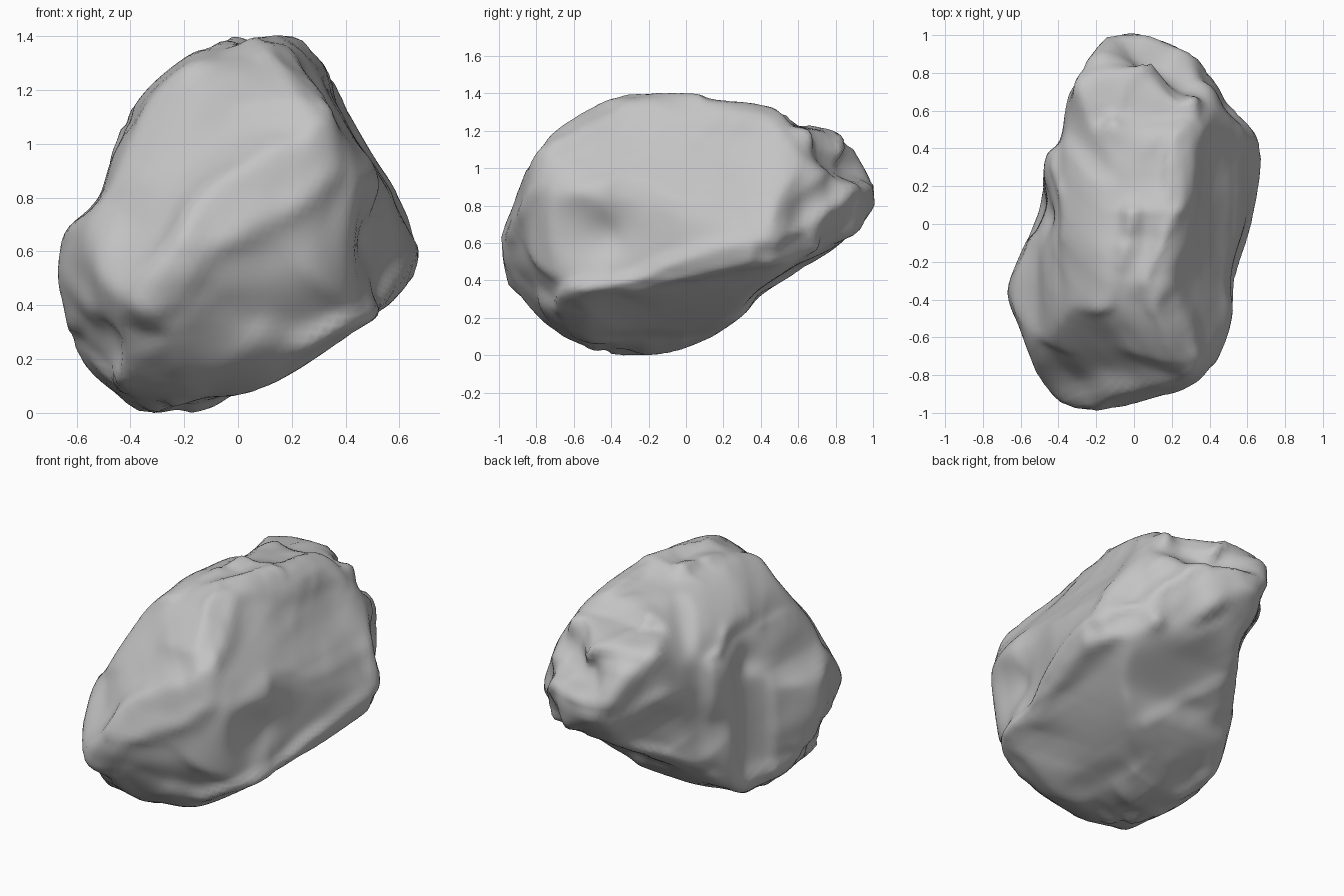
import bpy
import bmesh
import math
from mathutils import Vector, noise

# Remove the default cube only
default_cube = bpy.data.objects.get("Cube")
if default_cube:
    bpy.data.objects.remove(default_cube, do_unlink=True)

CENTRE = Vector((0, 0, 0.7))
SECTORS = 90


def lookup(table, angle):
    """Blend between neighbouring entries of a table that runs round a circle."""
    place = (angle / math.tau) % 1 * len(table)
    first = int(place)
    blend = place - first
    return (table[first % len(table)] * (1 - blend)
            + table[(first + 1) % len(table)] * blend)


def rounded(corners):
    """Run a closed smooth curve through the corners."""
    curve = []
    for i, start in enumerate(corners):
        before, end = corners[i - 1], corners[(i + 1) % len(corners)]
        after = corners[(i + 2) % len(corners)]
        for t in (0, 0.25, 0.5, 0.75):
            bend = (2 * before - 5 * start + 4 * end - after) * t * t
            twist = (3 * (start - end) + after - before) * t ** 3
            curve.append(start + ((end - before) * t + bend + twist) / 2)
    return curve


class Outline:
    """A closed profile in hundredths of a unit, extruded along one direction."""

    def __init__(self, azimuth, elevation, points):
        az, el = math.radians(azimuth), math.radians(elevation)
        self.across = Vector((-math.sin(az), math.cos(az), 0))
        self.upward = Vector((-math.sin(el) * math.cos(az),
                              -math.sin(el) * math.sin(az),
                              math.cos(el)))
        curve = rounded([Vector(p) * 0.01 for p in points])
        edges = list(zip(curve, curve[1:] + curve[:1]))
        self.radii = [self.cast(edges, math.tau * i / 360) for i in range(360)]

    def cast(self, edges, angle):
        ray = Vector((math.cos(angle), math.sin(angle)))
        hits = []
        for start, end in edges:
            slope = ray.cross(end - start)
            if start.cross(ray) * ray.cross(end) >= 0 and abs(slope) > 1e-9:
                hits.append(start.cross(end - start) / slope)
        return min(hit for hit in hits if hit > 0)

    def measure(self, point):
        """Angle of a point in the profile, and its share of the way to the rim."""
        flat = Vector((point.dot(self.across), point.dot(self.upward)))
        angle = math.atan2(flat.y, flat.x)
        return angle, flat.length / lookup(self.radii, angle)


# Profiles of the rock, measured from its centre
front_profile = Outline(-90, 0, [
    (8, 70), (20, 69), (31, 61), (42, 40), (52, 23), (60, 11), (67, -4),
    (66, -17), (57, -30), (40, -42), (15, -58), (-10, -67), (-28, -70),
    (-45, -63), (-60, -48), (-65, -30), (-67, -18), (-64, -2), (-52, 10),
    (-45, 32), (-36, 48), (-20, 62), (-5, 68)])
side_profile = Outline(0, 0, [
    (-100, -13), (-96, 6), (-87, 27), (-73, 47), (-55, 60), (-40, 67),
    (-25, 70), (5, 70), (15, 67), (35, 65), (50, 61), (60, 54), (81, 50),
    (91, 39), (99, 22), (99, 10), (83, -10), (60, -25), (40, -38),
    (30, -49), (10, -62), (-12, -69), (-42, -69), (-65, -60), (-85, -43)])
plan_profile = Outline(-90, 90, [
    (-10, 100), (7, 100), (30, 90), (42, 77), (53, 60), (65, 47), (67, 30),
    (62, 0), (53, -30), (52, -50), (44, -72), (30, -86), (0, -95),
    (-20, -99), (-38, -95), (-52, -78), (-60, -57), (-67, -37), (-62, -20),
    (-50, 8), (-47, 35), (-39, 45), (-34, 70), (-20, 93)])

# Diagonal profiles that trim the remaining corners
front_diagonal = Outline(-45, 30, [
    (36, 78), (50, 71), (66, 54), (79, 36), (82, 12), (84, -5), (76, -20),
    (48, -39), (13, -60), (-17, -74), (-43, -78), (-67, -72), (-84, -58),
    (-92, -44), (-87, -14), (-76, 8), (-52, 39), (-33, 56), (-11, 64),
    (11, 66), (21, 74)])
back_diagonal = Outline(135, 30, [
    (13, 80), (34, 74), (55, 54), (77, 29), (91, -4), (86, -18), (76, -42),
    (57, -62), (34, -70), (2, -65), (-27, -52), (-48, -42), (-70, -30),
    (-81, -17), (-85, -5), (-80, 14), (-66, 35), (-43, 55), (-16, 68)])
under_diagonal = Outline(45, -30, [
    (12, 83), (32, 75), (62, 74), (79, 56), (74, 30), (64, 15), (60, -8),
    (52, -38), (44, -61), (34, -74), (6, -89), (-17, -92), (-38, -86),
    (-58, -67), (-77, -41), (-84, -11), (-83, 9), (-70, 27), (-41, 48),
    (-14, 72)])
profiles = [front_diagonal, back_diagonal, under_diagonal,
            front_profile, side_profile, plan_profile]

# Dents and swellings: place, radius, height
features = [
    (Vector((0.50, -0.50, 0.62)), 0.20, -0.09),   # hollow on the left flank
    (Vector((0.46, -0.45, 0.34)), 0.20, -0.04),   # worn lower edge of that flank
    (Vector((0.42, -0.50, 0.46)), 0.09, 0.03),    # swelling below the hollow
    (Vector((-0.45, 0.05, 0.92)), 0.12, -0.06),   # pit on the right flank
    (Vector((-0.45, 0.36, 0.62)), 0.15, -0.04),   # undercut beside that pit
    (Vector((-0.32, 0.58, 1.06)), 0.17, -0.03),   # dip above the back shelf
    (Vector((-0.35, 0.68, 0.70)), 0.15, -0.04),   # undercut below the back shelf
    (Vector((-0.60, -0.14, 0.46)), 0.12, 0.03),   # lower knob
    (Vector((-0.52, -0.70, 0.30)), 0.09, -0.03),  # crease by the nose
    (Vector((-0.08, 0.42, 1.36)), 0.15, -0.02),   # shallow dip on the crown
    (Vector((0.05, 0.62, 1.26)), 0.12, -0.02),    # saddle before the back peak
]


def wear(body, passes):
    """Round off sharp ridges."""
    for _ in range(passes):
        bmesh.ops.smooth_vert(body, verts=body.verts, factor=0.5,
                              use_axis_x=True, use_axis_y=True, use_axis_z=True)


def meet_rim(body, profile):
    """Ease the points nearest a profile's rim until they just touch it."""
    furthest = [0.5] * SECTORS
    measured = []
    for vert in body.verts:
        angle, share = profile.measure(vert.co)
        measured.append((vert, angle, share))
        sector = round(angle / math.tau * SECTORS) % SECTORS
        furthest[sector] = max(furthest[sector], share)
    for vert, angle, share in measured:
        rim = lookup(furthest, angle)
        nearness = max(0, min(1, (share / rim - 0.88) / 0.12))
        weight = nearness * nearness * (3 - 2 * nearness)
        vert.co *= 1 + (1 / rim - 1) * weight


# Rock body: a sphere cut to every profile, then rounded
bm = bmesh.new()
bmesh.ops.create_icosphere(bm, subdivisions=6, radius=1)
for vert in bm.verts:
    vert.co /= max(profile.measure(vert.co)[1] for profile in profiles)
wear(bm, 22)

# Press in the pits and add gentle surface relief
for vert in bm.verts:
    place = vert.co + CENTRE
    lift = sum(height * math.exp(-((place - spot).length / radius) ** 2)
               for spot, radius, height in features)
    lift += 0.012 * noise.noise(place * 4) + 0.004 * noise.noise(place * 9)
    vert.co += vert.co.normalized() * lift

# Draw the rounded body back out to its profiles
for _ in range(4):
    wear(bm, 1)
    for profile in profiles:
        meet_rim(bm, profile)

# Stand the rock on the ground
lowest = min(vert.co.z for vert in bm.verts)
bmesh.ops.translate(bm, verts=bm.verts, vec=Vector((0, 0, -lowest)))
for face in bm.faces:
    face.smooth = True
mesh = bpy.data.meshes.new("rock")
bm.to_mesh(mesh)
bm.free()
rock = bpy.data.objects.new("rock_body", mesh)
bpy.context.collection.objects.link(rock)

# Plain grey stone
stone = bpy.data.materials.new("grey_stone")
stone.use_nodes = True
colour = (0.55, 0.55, 0.55, 1)
stone.diffuse_color = colour
for node in stone.node_tree.nodes:
    if node.type == 'BSDF_PRINCIPLED':
        node.inputs["Base Color"].default_value = colour
mesh.materials.append(stone)
